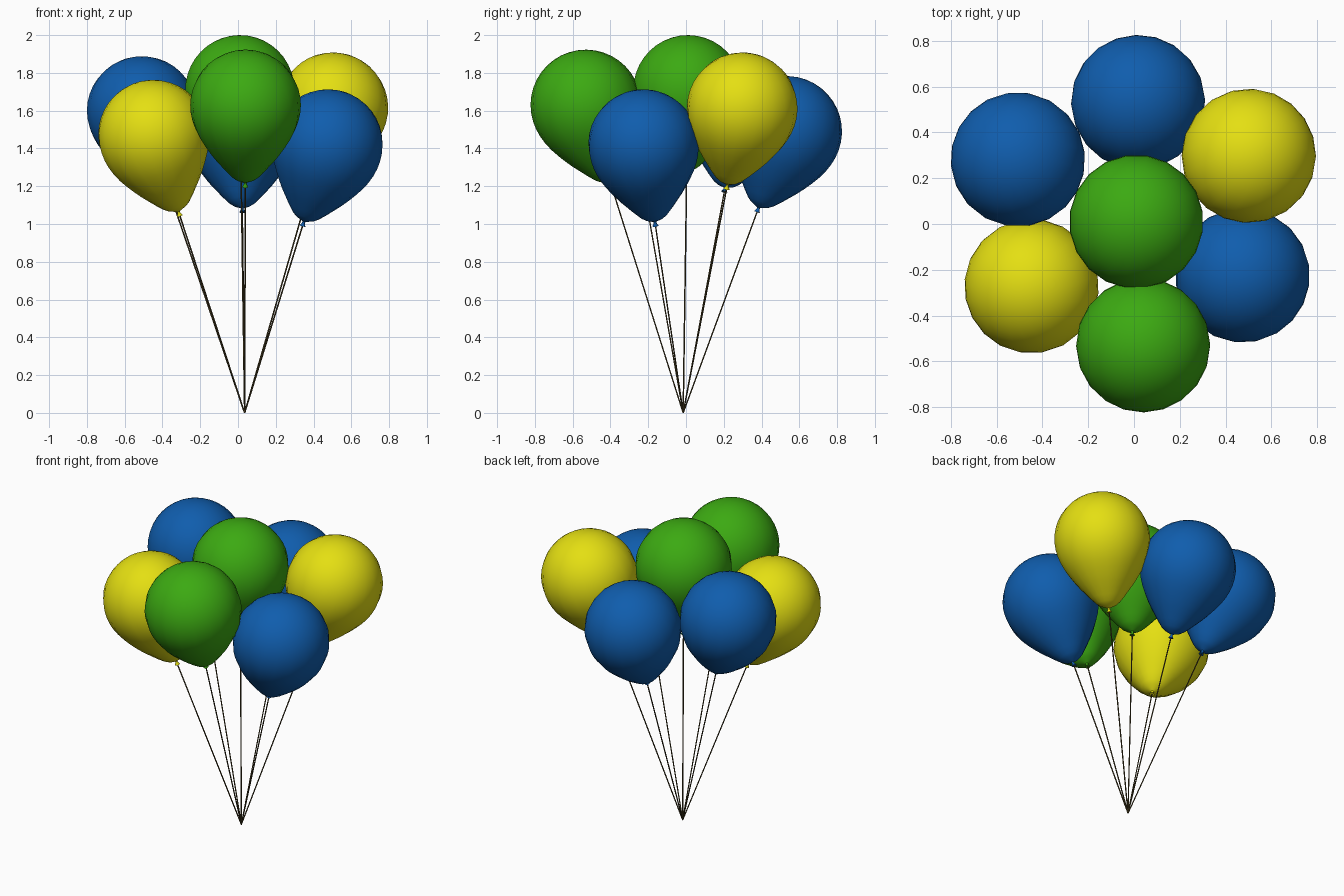
import bpy, bmesh, math
from mathutils import Vector

if "Cube" in bpy.data.objects:
    bpy.data.objects.remove(bpy.data.objects["Cube"])

TIE = Vector((0.035, -0.015, 0.0))
R, TAIL, SIDES = 0.293, 0.43, 20


def material(name, rgb):
    m = bpy.data.materials.new(name)
    m.diffuse_color = (*rgb, 1)
    m.use_nodes = True
    m.node_tree.nodes["Principled BSDF"].inputs["Base Color"].default_value = m.diffuse_color
    return m


MATS = {
    "blue": material("blue", (0.005, 0.11, 0.42)),
    "green": material("green", (0.045, 0.40, 0.006)),
    "yellow": material("yellow", (0.78, 0.74, 0.006)),
}
STRING = material("string", (0.07, 0.05, 0.015))


def lathe(name, profile, sides, mat, origin, axis, angle):
    """Revolve (radius, height) points; zero radius makes a pole."""
    bm = bmesh.new()
    rings = []
    for r, z in profile:
        if r == 0:
            rings.append([bm.verts.new((0, 0, z))] * sides)
        else:
            rings.append([bm.verts.new((r * math.cos(2 * math.pi * i / sides),
                                        r * math.sin(2 * math.pi * i / sides), z))
                          for i in range(sides)])
    for a, b in zip(rings, rings[1:]):
        for i in range(sides):
            j = (i + 1) % sides
            quad = list(dict.fromkeys((a[i], a[j], b[j], b[i])))
            bm.faces.new(quad)
    bmesh.ops.recalc_face_normals(bm, faces=bm.faces)
    me = bpy.data.meshes.new(name)
    bm.to_mesh(me)
    bm.free()
    me.materials.append(mat)
    ob = bpy.data.objects.new(name, me)
    bpy.context.collection.objects.link(ob)
    ob.location = origin
    ob.rotation_mode = 'QUATERNION'
    ob.rotation_quaternion = axis.to_track_quat('Z', 'Y')
    bpy.context.view_layer.objects.active = ob
    ob.select_set(True)
    bpy.ops.object.shade_smooth_by_angle(angle=math.radians(angle))
    ob.select_set(False)


# Teardrop skin: tapering neck below, hemisphere above
taper = [(0.03, 1.0), (0.17, 0.96), (0.25, 0.92), (0.36, 0.84), (0.46, 0.76),
         (0.56, 0.68), (0.66, 0.59), (0.75, 0.50), (0.84, 0.40), (0.91, 0.30),
         (0.96, 0.20), (0.99, 0.10)]
skin = [(r * R, -z * TAIL) for r, z in taper]
skin += [(R * math.cos(a), R * math.sin(a))
         for a in (math.pi / 2 * i / 10 for i in range(10))] + [(0, R)]
# Flared knot under the neck
knot = [(0, -TAIL - 0.025), (0.016, -TAIL - 0.025), (0.007, -TAIL - 0.008), (0.009, -TAIL)]

# Sphere centre of each balloon
balloons = [
    ("centre", "green", (0.01, 0.01, 1.707)),
    ("front", "green", (0.04, -0.53, 1.63)),
    ("front_right", "blue", (0.475, -0.225, 1.42)),
    ("back_right", "yellow", (0.502, 0.298, 1.615)),
    ("back", "blue", (0.018, 0.533, 1.49)),
    ("back_left", "blue", (-0.508, 0.282, 1.595)),
    ("front_left", "yellow", (-0.448, -0.272, 1.47)),
]
for where, colour, centre in balloons:
    c = Vector(centre)
    axis = c - TIE
    lathe(f"balloon_{where}", knot + skin, SIDES, MATS[colour], c, axis, 60)
    # String from the common tie point to the knot
    length = axis.length - TAIL - 0.01
    lathe(f"string_{where}", [(0, 0), (0.004, 0), (0.004, length), (0, length)],
          6, STRING, TIE, axis, 40)
